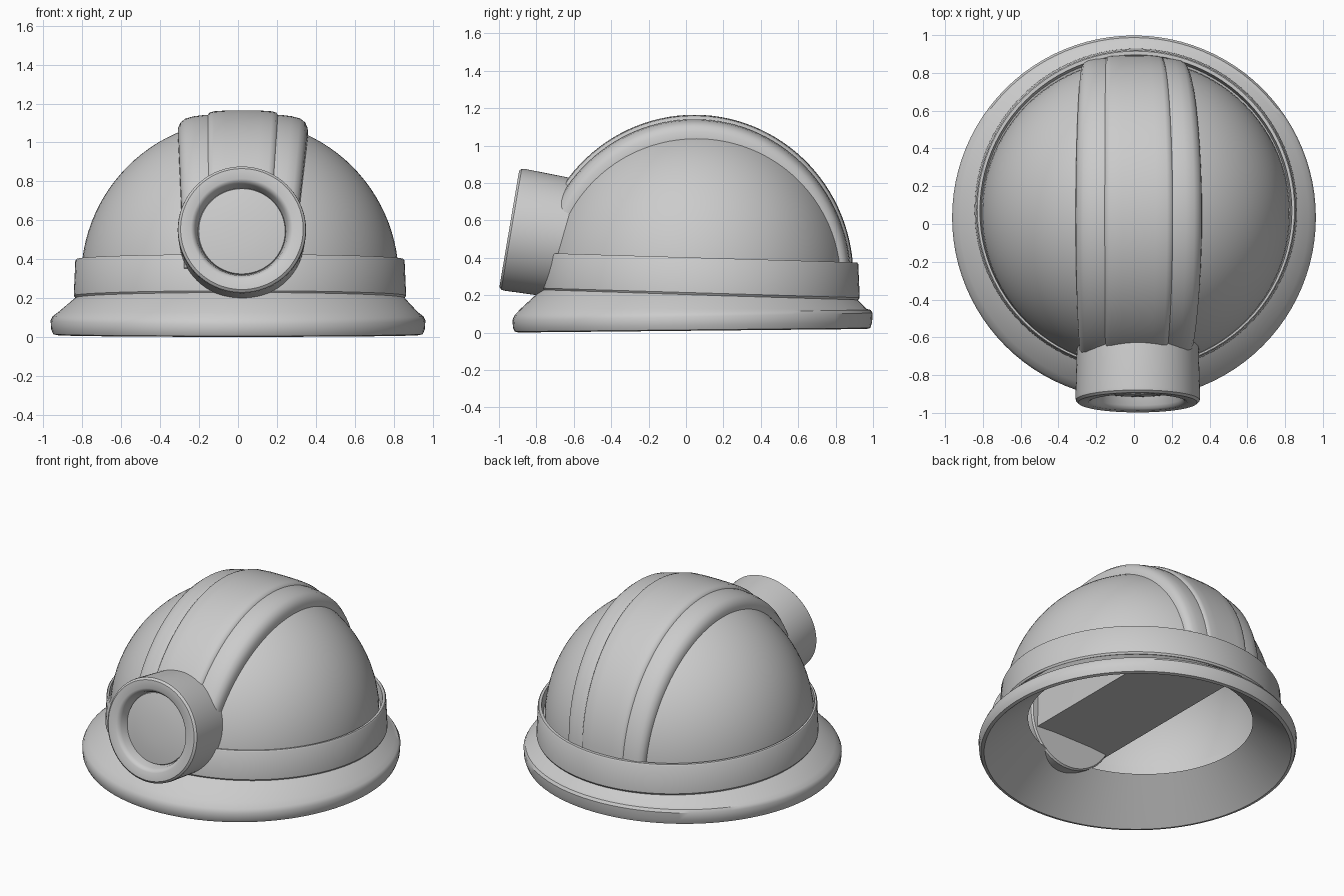
import bpy, bmesh
from math import sin, cos, pi, asin, radians
from mathutils import Vector, Matrix

old = bpy.data.objects.get("Cube")
if old:
    bpy.data.objects.remove(old, do_unlink=True)

grey = bpy.data.materials.new("plain grey")
grey.use_nodes = True
grey.diffuse_color = (0.6, 0.6, 0.6, 1)
grey.node_tree.nodes["Principled BSDF"].inputs["Base Color"].default_value = (0.6, 0.6, 0.6, 1)


def finish(name, bm, matrix=None, angle=35):
    """Clean the mesh, link it as an object and smooth it up to an angle."""
    bmesh.ops.remove_doubles(bm, verts=bm.verts, dist=0.0005)
    bmesh.ops.recalc_face_normals(bm, faces=bm.faces)
    if matrix:
        bm.transform(matrix)
    mesh = bpy.data.meshes.new(name)
    bm.to_mesh(mesh)
    bm.free()
    mesh.materials.append(grey)
    obj = bpy.data.objects.new(name, mesh)
    bpy.context.collection.objects.link(obj)
    bpy.ops.object.select_all(action='DESELECT')
    obj.select_set(True)
    bpy.context.view_layer.objects.active = obj
    bpy.ops.object.shade_smooth_by_angle(angle=radians(angle))
    return obj


def loft(bm, sections, closed):
    """Bridge point rows with quads; each row is a closed ring if asked."""
    rows = [[bm.verts.new(p) for p in s] for s in sections]
    n = len(rows[0])
    for a, b in zip(rows, rows[1:]):
        for i in range(n if closed else n - 1):
            j = (i + 1) % n
            bm.faces.new((a[i], a[j], b[j], b[i]))
    return rows


def turned(name, rings, matrix=None, steps=96, angle=35):
    """Stack rings of (radius, centre x, centre y, height, slope along y)."""
    bm = bmesh.new()
    sections = []
    for r, cx, cy, z, slope in rings:
        ring = []
        for i in range(steps):
            t = 2 * pi * i / steps
            y = cy + r * sin(t)
            ring.append(Vector((cx + r * cos(t), y, z + slope * y)))
        sections.append(ring)
    loft(bm, sections, True)
    return finish(name, bm, matrix, angle)


# Hollow dome
DOME_Y, DOME_Z = 0.055, 0.3


def arc(radius, steps=28):
    low = asin(-0.1 / radius)
    angles = [low + (pi / 2 - low) * i / steps for i in range(steps + 1)]
    return [(radius * cos(a), 0.01, DOME_Y, DOME_Z + radius * sin(a), 0) for a in angles]


inner, outer = arc(0.79), arc(0.816)
turned("dome_shell", inner[::-1] + outer)

# Flared brim, conical underneath
brim = [
    (0.68, 0, 0.06, 0.22, -0.03),
    (0.90, 0, 0.035, 0.035, 0.01),
    (0.93, 0, 0.035, 0.01, 0.01),
    (0.95, 0, 0.035, 0.015, 0.01),
    (0.96, 0, 0.035, 0.04, 0.015),
    (0.963, 0, 0.035, 0.085, 0.02),
    (0.952, 0, 0.035, 0.107, 0.015),
    (0.925, 0, 0.04, 0.127, 0),
    (0.845, 0.01, 0.07, 0.205, -0.03),
    (0.80, 0.01, 0.07, 0.225, -0.03),
]
turned("brim", brim + brim[:1])

# Band around the base of the dome, with a narrow groove inside it
band = [
    (0.79, 0.01, 0.07, 0.205, -0.03),
    (0.846, 0.01, 0.075, 0.203, -0.03),
    (0.854, 0.01, 0.075, 0.215, -0.03),
    (0.846, 0.01, 0.075, 0.395, -0.03),
    (0.840, 0.01, 0.075, 0.403, -0.03),
    (0.826, 0.01, 0.07, 0.403, -0.03),
    (0.818, 0.01, 0.065, 0.34, -0.03),
    (0.79, 0.01, 0.06, 0.33, -0.03),
]
turned("band", band + band[:1])

# Crest over the dome: raised middle panel with a rounded rib on each side
half = [(0, 0), (0.09, -0.001), (0.15, -0.005), (0.172, -0.012), (0.18, -0.024),
        (0.20, -0.024), (0.25, -0.030), (0.295, -0.042), (0.32, -0.062),
        (0.333, -0.09), (0.335, -0.13)]
section = [(-x, d) for x, d in half[:0:-1]] + half
bm = bmesh.new()
rows = []
STEPS, START = 56, 0.07
for i in range(STEPS + 1):
    a = START + (pi - 2 * START) * i / STEPS
    width = 0.82 + 0.18 * sin(a)
    rows.append([Vector((0.025 * sin(a) + x * width,
                         0.045 + (0.85 + d * (0.6 + 0.4 * sin(a))) * cos(a),
                         0.3 + (0.865 + d) * sin(a))) for x, d in section])
rows = loft(bm, rows, False)
# Flat underside and side walls make it solid
bm.faces.new(rows[0] + rows[-1][::-1])
bm.faces.new([r[0] for r in rows])
bm.faces.new([r[-1] for r in rows])
finish("crest", bm, angle=40)

# Headlamp: housing and recessed lens, turned around its axis
aim = Vector((0, -0.986, 0.167))
place = Matrix.Translation((0.02, -0.945, 0.555)) @ aim.to_track_quat('Z', 'Y').to_matrix().to_4x4()


def lathe(name, profile):
    turned(name, [(r, 0, 0, h, 0) for r, h in profile], place, 72, 40)


lathe("lamp_housing", [(0, -0.40), (0.31, -0.40), (0.32, -0.39), (0.33, -0.03), (0.328, -0.012),
                       (0.315, 0), (0.262, 0), (0.248, -0.008), (0.238, -0.025),
                       (0.225, -0.08), (0, -0.08)])
lathe("lamp_lens", [(0, -0.079), (0.226, -0.079), (0.222, -0.068), (0.16, -0.058),
                    (0.08, -0.052), (0, -0.05)])
